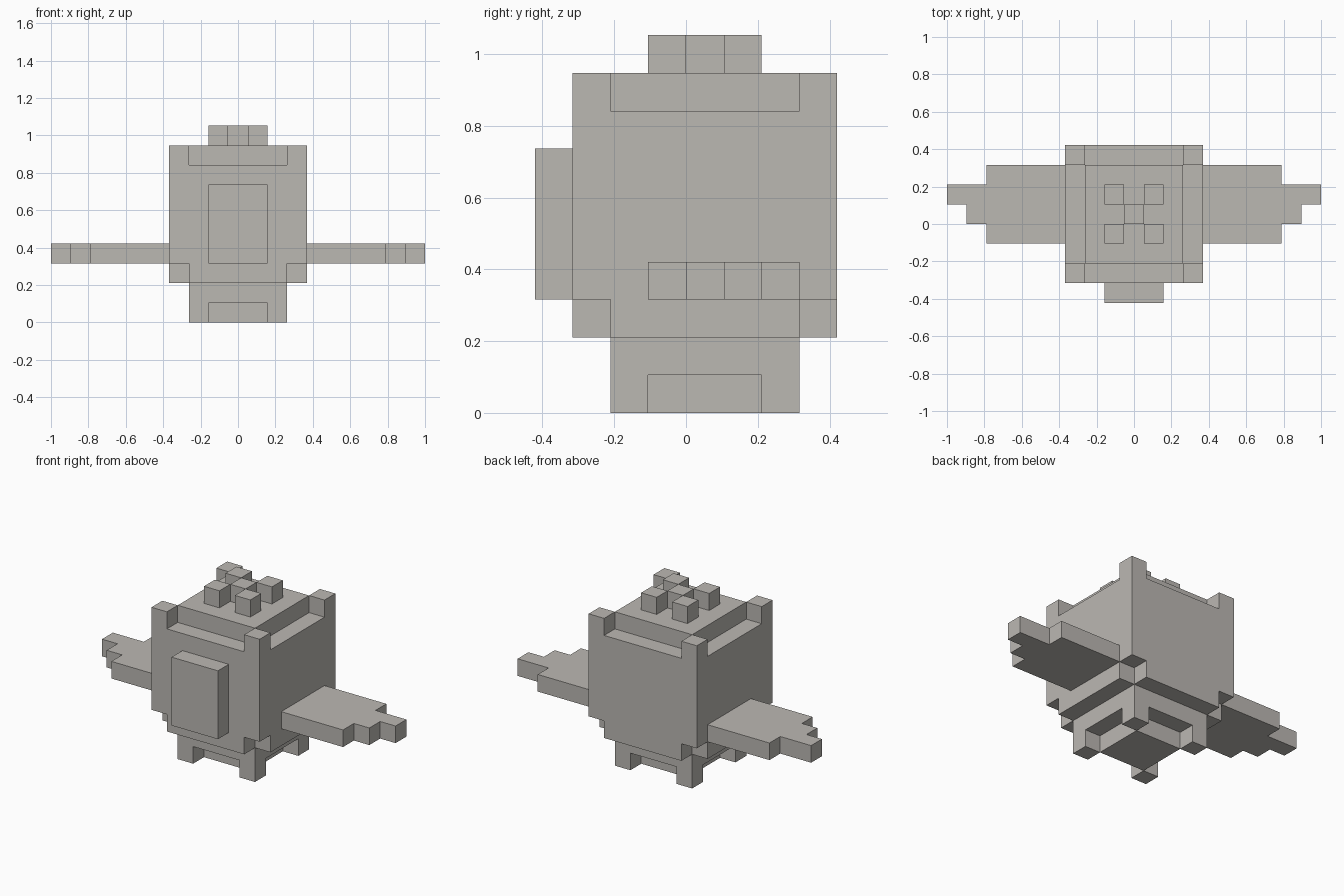
import bpy
import bmesh

cube = bpy.data.objects.get("Cube")
if cube:
    bpy.data.objects.remove(cube, do_unlink=True)

U = 2 / 19  # edge length of one block

stone = bpy.data.materials.new("warm_grey")
stone.use_nodes = True
COLOUR = (0.5, 0.48, 0.45, 1)
stone.diffuse_color = COLOUR
stone.node_tree.nodes["Principled BSDF"].inputs["Base Color"].default_value = COLOUR


def rect(x0, x1, y0, y1):
    return [(x0, y0), (x1, y0), (x1, y1), (x0, y1)]


def corners(x0, x1, y0, y1):
    """One-block squares inside the four corners of a rectangle."""
    return [rect(x, x + 1, y, y + 1) for x in (x0, x1 - 1) for y in (y0, y1 - 1)]


def part(name, layers):
    """Extrude plan outlines, each given as (outline, bottom, top) in blocks."""
    bm = bmesh.new()
    for outline, z0, z1 in layers:
        low = [bm.verts.new((x * U, y * U, z0 * U)) for x, y in outline]
        high = [bm.verts.new((x * U, y * U, z1 * U)) for x, y in outline]
        bm.faces.new(low[::-1])
        bm.faces.new(high)
        n = len(outline)
        for i in range(n):
            j = (i + 1) % n
            bm.faces.new((low[i], low[j], high[j], high[i]))
    bmesh.ops.recalc_face_normals(bm, faces=bm.faces)
    mesh = bpy.data.meshes.new(name)
    bm.to_mesh(mesh)
    bm.free()
    mesh.materials.append(stone)
    obj = bpy.data.objects.new(name, mesh)
    bpy.context.collection.objects.link(obj)
    return obj


# Body: main block, and an underside with its four corners cut away
cross = [(-2.5, -3), (2.5, -3), (2.5, -2), (3.5, -2), (3.5, 3), (2.5, 3),
         (2.5, 4), (-2.5, 4), (-2.5, 3), (-3.5, 3), (-3.5, -2), (-2.5, -2)]
part("body", [(rect(-3.5, 3.5, -3, 4), 3, 8), (cross, 2, 3)])

# Head top: raised middle with four corner posts
part("head_top", [(rect(-2.5, 2.5, -2, 3), 8, 9)])
part("corner_posts", [(c, 8, 9) for c in corners(-3.5, 3.5, -3, 4)])

# Crest: five blocks in a checker pattern
crest = corners(-1.5, 1.5, -1, 2) + [rect(-0.5, 0.5, 0, 1)]
part("crest", [(c, 9, 10) for c in crest])

# Front panel
part("front_panel", [(rect(-1.5, 1.5, -4, -3), 3, 7)])

# Base: slab, middle foot and four corner feet
part("base", [(rect(-2.5, 2.5, -2, 3), 1, 2), (rect(-1.5, 1.5, -1, 2), 0, 1)])
part("corner_feet", [(c, 0, 1) for c in corners(-2.5, 2.5, -2, 3)])

# Wings: stepped flat slabs, mirrored left and right
wing = [(3.5, -1), (7.5, -1), (7.5, 0), (8.5, 0), (8.5, 1), (9.5, 1),
        (9.5, 2), (7.5, 2), (7.5, 3), (3.5, 3)]
for side, sign in (("left", 1), ("right", -1)):
    part(side + "_wing", [([(sign * x, y) for x, y in wing], 3, 4)])
